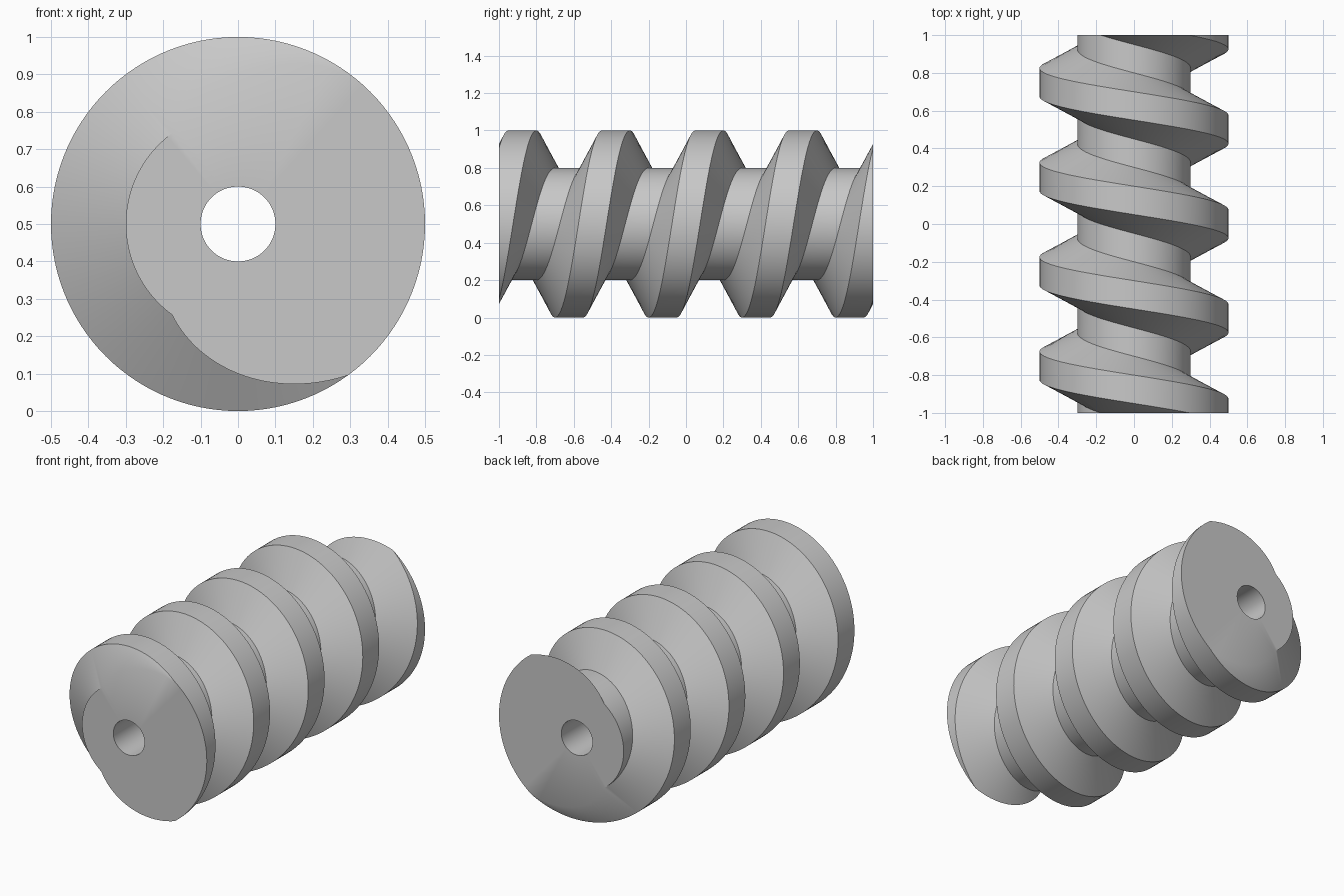
import bpy
import bmesh
import math
from mathutils import Matrix, Vector

default = bpy.data.objects.get("Cube")
if default:
    bpy.data.objects.remove(default, do_unlink=True)

OUTER, ROOT, BORE = 0.5, 0.3, 0.1
PITCH, CREST, FLANK = 0.5, 0.15, 0.1
HALF_LENGTH = 1.0
STEPS, TURNS = 120, 6
AXIS = Vector((0, -1, 0))

steel = bpy.data.materials.new("grey steel")
steel.use_nodes = True
colour = (0.58, 0.58, 0.58, 1)
steel.diffuse_color = colour
steel.node_tree.nodes["Principled BSDF"].inputs["Base Color"].default_value = colour

bm = bmesh.new()


def sweep(points, turns, rise):
    """Spin a (radius, y) profile about the long axis, rising with each turn."""
    verts = [bm.verts.new((r, y, 0)) for r, y in points]
    edges = [bm.edges.new(pair) for pair in zip(verts, verts[1:])]
    bmesh.ops.spin(bm, geom=verts + edges, cent=(0, 0, 0), axis=AXIS,
                   dvec=(0, rise / STEPS, 0), angle=math.tau * turns,
                   steps=STEPS * turns, use_duplicate=False)
    bmesh.ops.remove_doubles(bm, verts=bm.verts[:], dist=1e-4)


# Trapezoidal thread: crest, flank, root, flank
start = -PITCH * TURNS / 2 - CREST / 2
profile = [(OUTER, start),
           (OUTER, start + CREST),
           (ROOT, start + CREST + FLANK),
           (ROOT, start + PITCH - FLANK),
           (OUTER, start + PITCH)]
sweep(profile, TURNS, PITCH)

# Trim the thread flush at both ends
for side in (-1, 1):
    bmesh.ops.bisect_plane(bm, geom=bm.verts[:] + bm.edges[:] + bm.faces[:],
                           dist=1e-4, plane_co=(0, side * HALF_LENGTH, 0),
                           plane_no=(0, side, 0), clear_outer=True)

# Through bore
sweep([(BORE, -HALF_LENGTH), (BORE, HALF_LENGTH)], 1, 0)

# Flat end faces around the bore
for side in (-1, 1):
    rim = [e for e in bm.edges if e.is_boundary
           and all(abs(v.co.y - side * HALF_LENGTH) < 1e-3 for v in e.verts)]
    bmesh.ops.triangle_fill(bm, edges=rim, use_beauty=True, normal=(0, side, 0))

bmesh.ops.recalc_face_normals(bm, faces=bm.faces[:])
bmesh.ops.transform(bm, matrix=Matrix.Translation((0, 0, OUTER)), verts=bm.verts[:])

mesh = bpy.data.meshes.new("worm_screw")
bm.to_mesh(mesh)
bm.free()
mesh.materials.append(steel)
worm = bpy.data.objects.new("worm_screw", mesh)
bpy.context.collection.objects.link(worm)

bpy.ops.object.select_all(action="DESELECT")
worm.select_set(True)
bpy.context.view_layer.objects.active = worm
bpy.ops.object.shade_smooth_by_angle(angle=math.radians(30))
